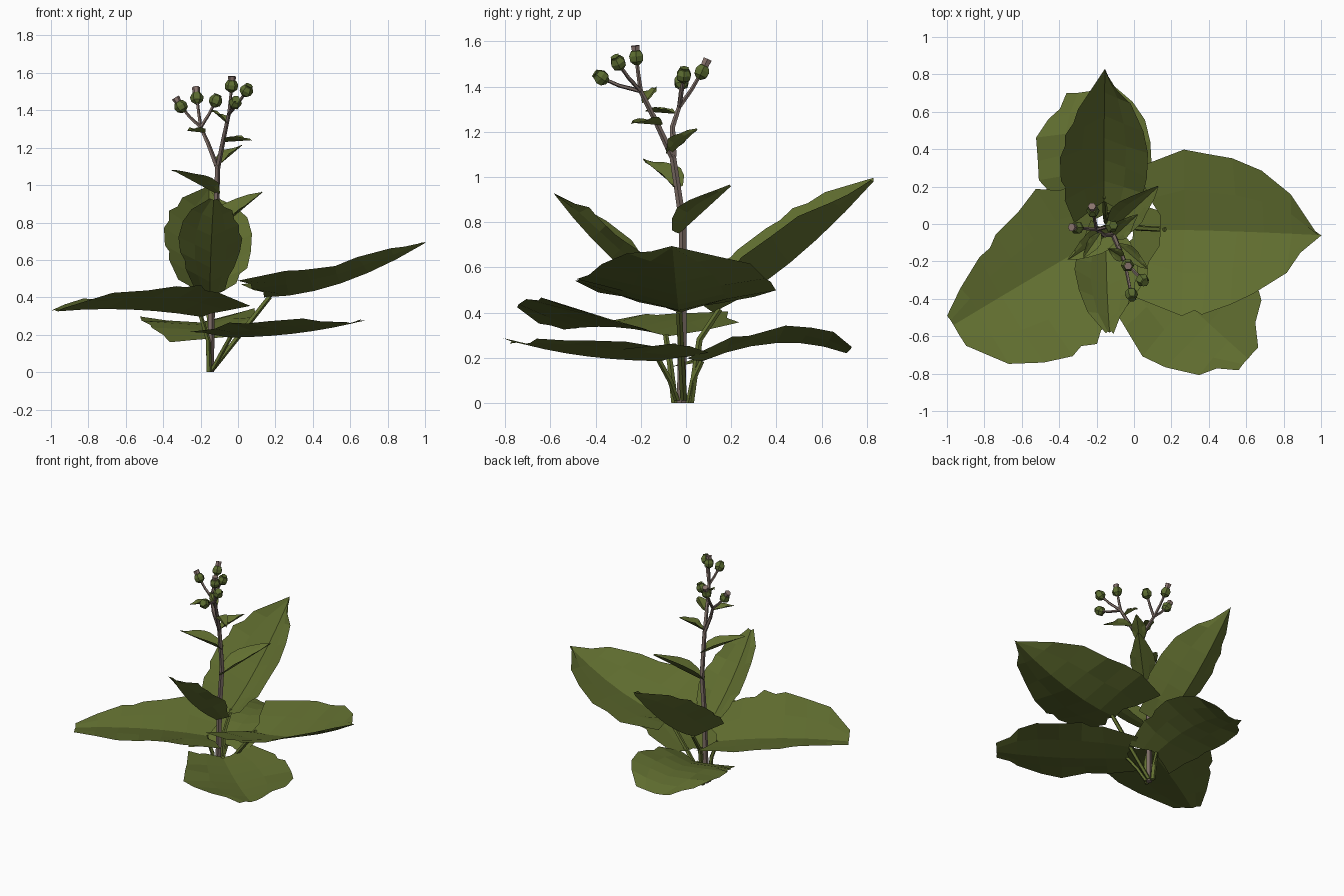
import bpy, bmesh, math, random
from mathutils import Vector as V

if "Cube" in bpy.data.objects:
    bpy.data.objects.remove(bpy.data.objects["Cube"])

random.seed(4)


def material(name, rgb):
    m = bpy.data.materials.new(name)
    m.diffuse_color = (*rgb, 1)
    m.use_nodes = True
    m.node_tree.nodes["Principled BSDF"].inputs["Base Color"].default_value = m.diffuse_color
    return m


LEAF = material("leaf green", (0.122, 0.160, 0.030))
STEM = material("stem brown", (0.200, 0.150, 0.130))
BUD = material("bud green", (0.105, 0.150, 0.030))
TIP = material("bud tip mauve", (0.25, 0.175, 0.155))


def finish(bm, name, *mats):
    me = bpy.data.meshes.new(name)
    bm.to_mesh(me)
    bm.free()
    for m in mats:
        me.materials.append(m)
    ob = bpy.data.objects.new(name, me)
    bpy.context.collection.objects.link(ob)
    return ob


def bridge(bm, rings, closed):
    for a, b in zip(rings, rings[1:]):
        n = len(a)
        for i in range(n if closed else n - 1):
            j = (i + 1) % n
            bm.faces.new((a[i], a[j], b[j], b[i]))


# Round stalk through points, tapering from r0 to r1
def tube(name, pts, r0, r1, mat, sides=5):
    bm = bmesh.new()
    pts = [V(p) for p in pts]
    rings = []
    for k, p in enumerate(pts):
        t = (pts[min(k + 1, len(pts) - 1)] - pts[max(k - 1, 0)]).normalized()
        if k == 0 and p.z < .02:
            t = V((0, 0, 1))                 # flat foot on the ground
        u = V((0, 1, 0)).cross(t).normalized()
        w = t.cross(u)
        r = r0 + (r1 - r0) * k / (len(pts) - 1)
        rings.append([bm.verts.new(p + r * (math.cos(a) * u + math.sin(a) * w))
                      for a in (2 * math.pi * i / sides for i in range(sides))])
    bridge(bm, rings, True)
    bm.faces.new(rings[0])
    bm.faces.new(rings[-1])
    bmesh.ops.recalc_face_normals(bm, faces=bm.faces)
    return finish(bm, name, mat)


# Folded leaf sheet along a curved rib; half widths and fold for left and right
def leaf(name, base, mid, tip, left, right, folds, ruffle=0.015):
    bm = bmesh.new()
    a, m, c = V(base), V(mid), V(tip)
    b = 2 * m - (a + c) / 2
    fl, fr = folds
    rows = []
    n = len(left) - 1
    for k in range(n + 1):
        t = k / n
        p = (1 - t) ** 2 * a + 2 * t * (1 - t) * b + t * t * c
        d = ((1 - t) * (b - a) + t * (c - b)).normalized()
        s = V((0, 0, 1)).cross(d).normalized()
        up = d.cross(s)
        row = []
        for w, f, fold in ((left[k], 1, fl), (left[k], .5, fl), (0, 0, 0),
                           (-right[k], .5, fr), (-right[k], 1, fr)):
            q = p + s * w * f + up * abs(w) * fold * f
            if k == 0:                       # heart-shaped base lobes
                q -= d * abs(w) * f * 0.35
            if f == 1:                       # wavy, toothed margin
                q += up * random.uniform(-ruffle, ruffle) + d * random.uniform(-ruffle, ruffle)
            row.append(bm.verts.new(q))
        rows.append(row)
    bridge(bm, rows, False)
    bmesh.ops.remove_doubles(bm, verts=bm.verts, dist=0.0005)
    # shallow notches: pull in the middle of some margin edges
    if ruffle > 0.01:
        edges = [e for e in bm.edges if e.is_boundary and e.calc_length() > 0.09]
        centre = (a + c) / 2
        pick = random.sample(edges, min(5, len(edges)))
        new = bmesh.ops.subdivide_edges(bm, edges=pick, cuts=1)["geom_inner"]
        for v in new:
            if isinstance(v, bmesh.types.BMVert):
                v.co += (centre - v.co) * 0.06
    bmesh.ops.recalc_face_normals(bm, faces=bm.faces)
    return finish(bm, name, LEAF)


# Large leaves
leaf("right_leaf", (.14, -.03, .40), (.55, -.04, .475), (1.0, -.06, .69),
     [.33, .43, .41, .39, .33, .21, 0], [.36, .46, .45, .39, .33, .21, 0], (.24, .26))
leaf("left_leaf", (-.19, -.08, .295), (-.58, -.31, .335), (-.965, -.54, .325),
     [.32, .43, .48, .47, .42, .33, .13], [.30, .40, .34, .30, .24, .15, .06], (.27, .22))
leaf("front_leaf", (-.05, -.11, .185), (.29, -.43, .205), (.61, -.72, .26),
     [.22, .33, .37, .38, .36, .28, .08], [.22, .28, .32, .37, .33, .24, .08], (.16, .18))
leaf("back_low_leaf", (-.14, .06, .18), (-.19, .4, .265), (-.24, .71, .22),
     [.24, .31, .34, .33, .32, .24, .12], [.18, .24, .27, .28, .27, .22, .14], (.06, .25))
leaf("back_high_leaf", (-.16, .12, .40), (-.16, .46, .62), (-.155, .83, .98),
     [.16, .21, .23, .235, .21, .14, 0], [.15, .21, .23, .235, .21, .14, 0], (.85, .6))
leaf("front_high_leaf", (-.15, -.04, .41), (-.145, -.33, .64), (-.13, -.58, .92),
     [.08, .13, .16, .17, .15, .11, .02], [.08, .13, .16, .17, .15, .11, .02], (.6, .7))

# Small leaves up the stem: base, tip, half width
shape = (.3, .8, 1, .95, .7, .4, .05)
small = [((-.12, -.03, .75), (.13, .2, .96), .085),
         ((-.11, -.04, .95), (-.35, -.19, 1.08), .07),
         ((-.11, -.07, 1.1), (.02, .05, 1.21), .05),
         ((-.08, -.11, 1.23), (.07, -.24, 1.24), .04),
         ((-.18, -.05, 1.28), (-.27, -.18, 1.29), .035),
         ((-.06, -.18, 1.33), (-.14, -.13, 1.40), .032)]
for i, (p, q, w) in enumerate(small):
    mid = (V(p) + V(q)) / 2
    ws = [w * k for k in shape]
    leaf(f"stem_leaf_{i + 1}", p, mid, q, ws, ws, (.65, .65), .008)

# Leaf stalks
tube("right_stalk", [(-.14, -.01, 0.01), (0, -.02, .19), (.17, -.03, .405)], .016, .014, LEAF)
tube("left_stalk", [(-.155, -.05, 0), (-.16, -.07, .17), (-.2, -.09, .30)], .016, .012, LEAF)
tube("front_stalk", [(-.14, -.04, .01), (-.09, -.07, .1), (-.04, -.12, .19)], .014, .012, LEAF)
tube("back_low_stalk", [(-.15, .01, 0), (-.145, .03, .1), (-.14, .07, .185)], .012, .012, LEAF)
tube("back_high_stalk", [(-.15, .02, 0), (-.155, .06, .28), (-.16, .15, .415)], .016, .013, LEAF)

# Main stem and its two flowering branches
tube("main_stem", [(-.15, -.02, 0), (-.14, -.015, .5), (-.12, -.015, .8), (-.11, -.06, 1.1)], .021, .015, STEM)
fork_r, fork_l = (-.05, -.2, 1.38), (-.2, -.03, 1.31)
tube("right_branch", [(-.11, -.06, 1.09), (-.08, -.13, 1.24), fork_r], .015, .011, STEM)
tube("left_branch", [(-.11, -.055, 1.09), (-.16, -.06, 1.22), fork_l], .014, .010, STEM)


# Flower bud: six-sided ball with a mauve tip, pointing along d
def bud(name, pos, d, tip):
    bm = bmesh.new()
    q = V((0, 0, 1)).rotation_difference(d)
    profile = [(.012, -.034), (.032, -.018), (.036, .006), (.024, .028), (.019, .03), (.022, .03 + tip)]
    rings = [[bm.verts.new(V(pos) + q @ V((r * math.cos(a), r * math.sin(a), z)))
              for a in (math.pi * i / 3 for i in range(6))] for r, z in profile]
    bridge(bm, rings, True)
    bm.faces.new(rings[0])
    bm.faces.new(rings[-1])
    top = set(rings[4] + rings[5])
    for f in bm.faces:
        f.material_index = int(tip > .01 and all(v in top for v in f.verts))
    bmesh.ops.recalc_face_normals(bm, faces=bm.faces)
    finish(bm, name, BUD, TIP)


buds = [(fork_l, (-.305, -.02, 1.42), .026), (fork_l, (-.22, .07, 1.465), .032),
        (fork_l, (-.12, -.01, 1.45), .006), (fork_r, (-.035, -.22, 1.53), .022),
        (fork_r, (.045, -.3, 1.505), .006), (fork_r, (-.015, -.375, 1.44), .006)]
for i, (f, p, tip) in enumerate(buds):
    f, p = V(f), V(p)
    bend = f.lerp(p, .55) - V((0, 0, .008))
    tube(f"bud_stalk_{i + 1}", [f, bend, p], .010, .008, STEM)
    bud(f"bud_{i + 1}", p, ((p - bend).normalized() + V((0, 0, .25))).normalized(), tip)
